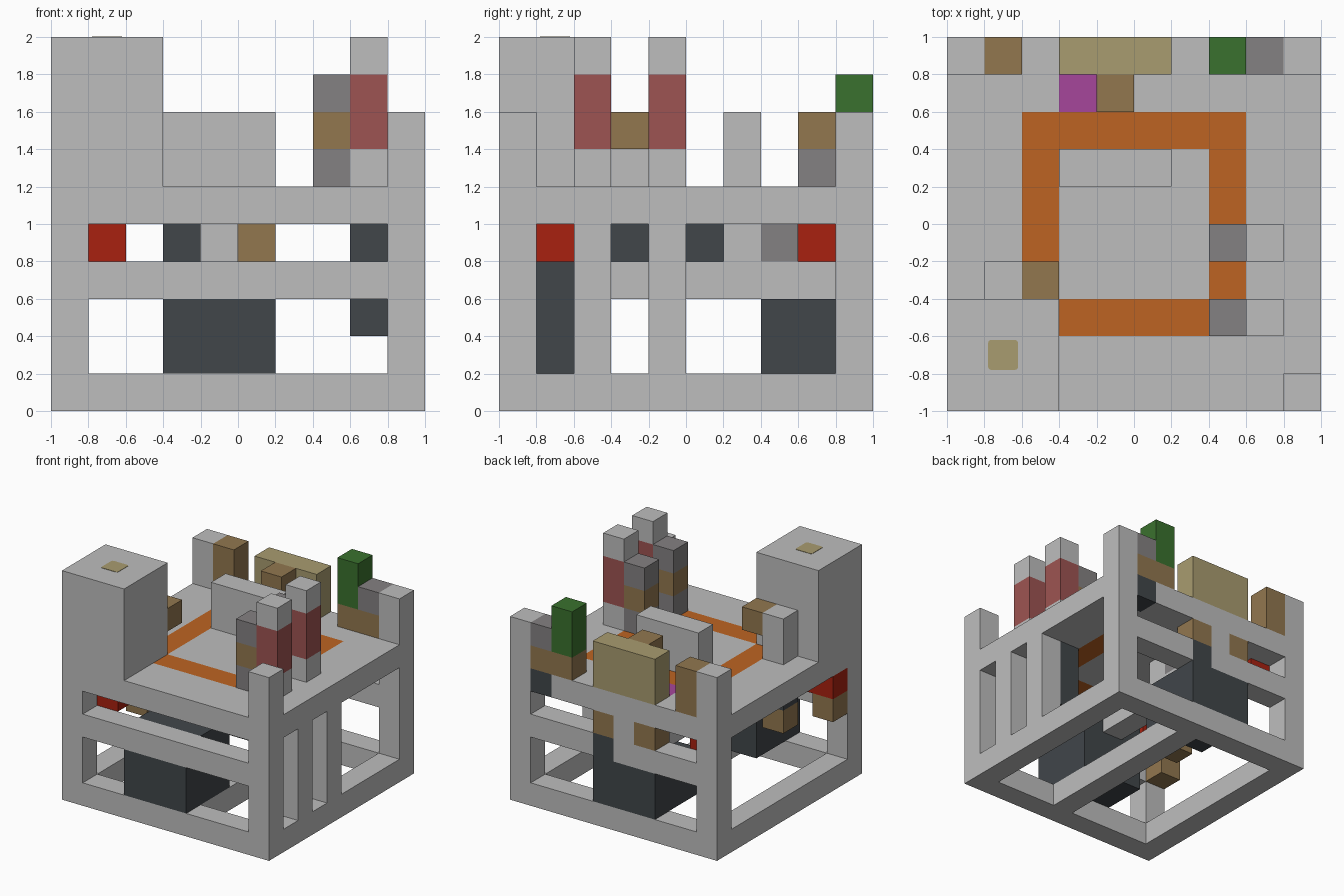
import bpy, bmesh
from mathutils import Vector

if "Cube" in bpy.data.objects:
    bpy.data.objects.remove(bpy.data.objects["Cube"])


def lin(c):
    return c / 12.92 if c <= 0.04045 else ((c + 0.055) / 1.055) ** 2.4


COLOURS = {
    "light_grey": (190, 190, 190), "mid_grey": (132, 129, 130),
    "charcoal": (65, 70, 74), "red": (168, 33, 16),
    "brown": (146, 119, 79), "tan": (169, 156, 112),
    "green": (58, 113, 46), "magenta": (166, 70, 155),
    "orange": (190, 100, 34), "brick_red": (158, 84, 82),
}
MATS = {}
for name, rgb in COLOURS.items():
    m = bpy.data.materials.new(name)
    m.diffuse_color = tuple(lin(c / 255) for c in rgb) + (1.0,)
    m.use_nodes = True
    m.node_tree.nodes["Principled BSDF"].inputs["Base Color"].default_value = m.diffuse_color
    MATS[name] = m

S = 0.2          # block size
cells = {}       # (i, j, k) -> part name
parts = {}       # part name -> colour


def fill(part, colour, x, y, z):
    """Claim a box of blocks for a part; ranges are (start, end) in blocks."""
    parts[part] = colour
    for i in range(*x):
        for j in range(*y):
            for k in range(*z):
                cells[i, j, k] = part


G = "light_grey"
# base ring with one floor bar
for a in (0, 9):
    fill("base_ring", G, (0, 10), (a, a + 1), (0, 1))
    fill("base_ring", G, (a, a + 1), (0, 10), (0, 1))
fill("floor_bar", G, (5, 6), (1, 9), (0, 1))

# deck with inlaid track
fill("deck", G, (0, 10), (0, 10), (5, 6))
fill("deck_track", "orange", (2, 8), (7, 8), (5, 6))
fill("deck_track", "orange", (3, 8), (2, 3), (5, 6))
for a in (2, 7):
    fill("deck_track", "orange", (a, a + 1), (3, 7), (5, 6))
fill("deck_marker", "magenta", (3, 4), (8, 9), (5, 6))
fill("deck_edge_block", "charcoal", (8, 9), (9, 10), (5, 6))

# corner posts and side posts
for i in (0, 9):
    for j in (0, 9):
        fill("corner_posts", G, (i, i + 1), (j, j + 1), (0, 8))
for j in (2, 4):
    fill("side_posts", G, (9, 10), (j, j + 1), (1, 5))

# lower tanks
fill("front_tank", "charcoal", (3, 6), (0, 3), (1, 4))
fill("back_tank", "charcoal", (3, 6), (7, 10), (1, 3))

# middle rails, linking beam and back wall details
for j in (0, 9):
    fill("middle_rails", G, (1, 9), (j, j + 1), (3, 4))
fill("linking_beam", G, (4, 5), (3, 9), (3, 4))
fill("back_tank", "charcoal", (5, 6), (9, 10), (3, 4))
fill("back_strut", G, (4, 5), (9, 10), (4, 5))
for i in (3, 5):
    fill("back_fittings", "brown", (i, i + 1), (9, 10), (4, 5))

# fittings below the deck
for j in (3, 5):
    fill("deck_hangers", "charcoal", (3, 4), (j, j + 1), (4, 5))
fill("beam_strut", G, (4, 5), (6, 7), (4, 5))
fill("beam_coupling", "mid_grey", (4, 5), (7, 8), (4, 5))
fill("red_valves", "red", (0, 2), (1, 2), (4, 5))
fill("red_valves", "red", (1, 2), (8, 9), (4, 5))
fill("valve_ends", "brown", (0, 1), (1, 2), (3, 4))
fill("valve_ends", "brown", (1, 2), (3, 4), (3, 4))
fill("valve_pipe", "charcoal", (1, 2), (3, 4), (4, 5))

# chimneys, their side pipes, and columns continuing below
for j in (2, 4):
    y = (j, j + 1)
    fill("chimney_columns", "charcoal", (8, 9), y, (2, 5))
    fill("chimney_ends", G, (8, 9), y, (6, 10))
    fill("chimney_bands", "brick_red", (8, 9), y, (7, 9))
    fill("side_pipes", "mid_grey", (7, 8), y, (6, 9))
    fill("side_pipe_bands", "brown", (7, 8), y, (7, 8))

# front left tower, cabinet and elbow pipe
fill("tower", G, (0, 3), (0, 3), (5, 10))
fill("tower", G, (0, 1), (0, 1), (0, 10))
fill("cabinet", G, (3, 6), (6, 7), (6, 8))
fill("elbow_pipe", G, (1, 2), (3, 4), (6, 8))
fill("elbow_spout", "brown", (2, 3), (3, 4), (7, 8))

# row along the back edge
fill("back_crate", "tan", (3, 6), (9, 10), (6, 8))
fill("crate_pipe", "mid_grey", (4, 5), (8, 9), (6, 7))
fill("crate_pipe_cap", "brown", (4, 5), (8, 9), (7, 8))
fill("back_stack", "brown", (1, 2), (9, 10), (6, 8))
fill("green_stand", "brown", (7, 9), (9, 10), (6, 7))
fill("green_box", "green", (7, 8), (9, 10), (7, 9))
fill("stand_pipe", "mid_grey", (8, 9), (9, 10), (7, 8))

# face directions with their in-plane axes
DIRS = []
for ax in range(3):
    for s in (-1, 1):
        n, u, v = Vector(), Vector(), Vector()
        n[ax], u[(ax + 1) % 3], v[(ax + 2) % 3] = s, s, 1
        DIRS.append((n, u, v))


def to_object(name, bm, colour):
    me = bpy.data.meshes.new(name)
    bm.to_mesh(me)
    bm.free()
    me.materials.append(MATS[colour])
    ob = bpy.data.objects.new(name, me)
    bpy.context.collection.objects.link(ob)


# one object per part, outer faces only
for part, colour in parts.items():
    bm = bmesh.new()
    for c, owner in cells.items():
        if owner != part:
            continue
        mid = Vector(c) + Vector((0.5, 0.5, 0.5))
        for n, u, v in DIRS:
            if tuple(int(q) for q in Vector(c) + n) in cells:
                continue
            quad = [mid + (n + a * u + b * v) / 2
                    for a, b in ((-1, -1), (1, -1), (1, 1), (-1, 1))]
            bm.faces.new([bm.verts.new(p * S - Vector((1, 1, 0))) for p in quad])
    bmesh.ops.remove_doubles(bm, verts=bm.verts, dist=0.001)
    to_object(part, bm, colour)

# small hatch plate on the tower roof
bm = bmesh.new()
bmesh.ops.create_cube(bm, size=1)
for vert in bm.verts:
    vert.co = Vector((-0.7 + vert.co.x * 0.16, -0.7 + vert.co.y * 0.16,
                      2.0 + vert.co.z * 0.006))
bmesh.ops.bevel(bm, geom=[e for e in bm.edges
                          if abs(e.verts[0].co.z - e.verts[1].co.z) > 0.004],
                offset=0.015, segments=2, affect='EDGES', profile=0.5)
to_object("roof_hatch", bm, "tan")
